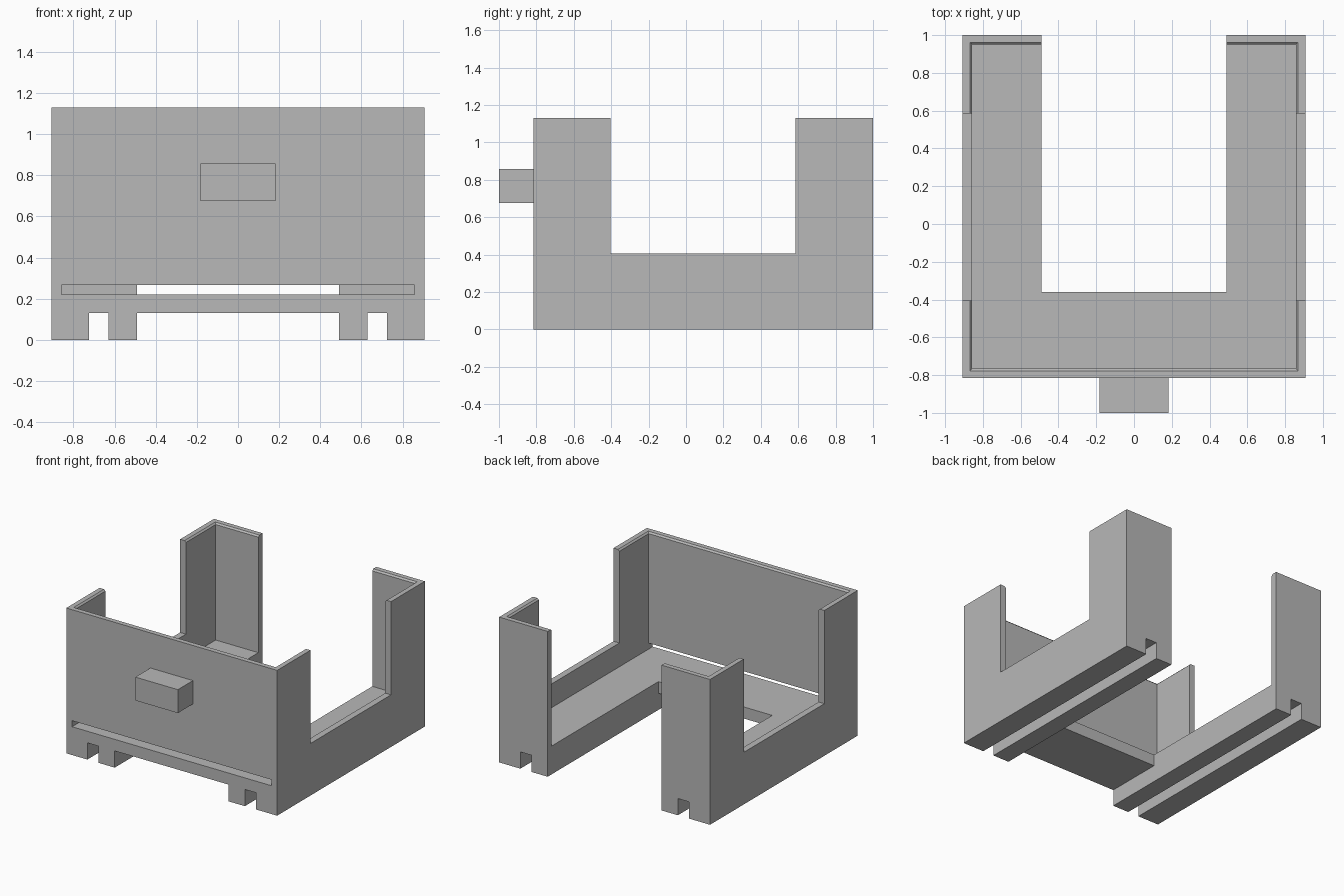
import bpy, bmesh

default = bpy.data.objects.get("Cube")
if default:
    bpy.data.objects.remove(default, do_unlink=True)

grey = bpy.data.materials.new("plain_grey")
grey.use_nodes = True
colour = (0.48, 0.48, 0.48, 1)
grey.diffuse_color = colour
grey.node_tree.nodes["Principled BSDF"].inputs["Base Color"].default_value = colour

WIDTH, FRONT, BACK, HEIGHT = 0.907, -0.815, 1.0, 1.13   # outer shell
WALL, FLOOR, UNDERSIDE = 0.05, 0.22, 0.13
RAIL_INNER = 0.49
CHAMFER = 0.012


def box(name, x, y, z, flare=0):
    """Box from (min, max) ranges; flare widens the top outwards."""
    bm = bmesh.new()
    bmesh.ops.create_cube(bm, size=2)
    for v in bm.verts:
        grow = flare if v.co.z > 0 else 0
        v.co = [(r[0] + r[1]) / 2 + s * ((r[1] - r[0]) / 2 + g)
                for r, s, g in zip((x, y, z), v.co, (grow, grow, 0))]
    mesh = bpy.data.meshes.new(name)
    bm.to_mesh(mesh)
    bm.free()
    mesh.materials.append(grey)
    obj = bpy.data.objects.new(name, mesh)
    bpy.context.collection.objects.link(obj)
    return obj


def cut(target, *args, **kwargs):
    """Subtract a box from the target and discard the cutter."""
    cutter = box("cutter", *args, **kwargs)
    cutter.hide_render = True
    mod = target.modifiers.new("cut", 'BOOLEAN')
    mod.operation, mod.solver, mod.object = 'DIFFERENCE', 'EXACT', cutter
    bpy.context.view_layer.objects.active = target
    bpy.ops.object.modifier_apply(modifier=mod.name)
    bpy.data.objects.remove(cutter, do_unlink=True)


body = box("tray_body", (-WIDTH, WIDTH), (FRONT, BACK), (0, HEIGHT))
inner_x = (WALL - WIDTH, WIDTH - WALL)
inner_y = (FRONT + WALL, BACK - WALL)

# Hollow interior, with a chamfer around the inner rim
cut(body, inner_x, inner_y, (FLOOR, HEIGHT + 0.2))
cut(body, inner_x, inner_y, (HEIGHT - CHAMFER, HEIGHT + CHAMFER), flare=2 * CHAMFER)

# Open centre and back, and the raised underside between the rails
cut(body, (-RAIL_INNER, RAIL_INNER), (-0.36, 2), (-1, 2))
cut(body, (-RAIL_INNER, RAIL_INNER), (-2, 2), (-1, UNDERSIDE))

# Low middle section of both side walls
cut(body, (-2, 2), (-0.405, 0.585), (0.405, 2))

# Groove along the bottom of each rail
for side in (-1, 1):
    cut(body, sorted((side * 0.63, side * 0.725)), (-2, 2), (-1, UNDERSIDE))

# Slot through the front wall, level with the floor
cut(body, (-0.857, 0.857), (-2, FRONT + WALL + 0.01), (FLOOR, 0.267))

# Block handle on the front
box("front_handle", (-0.183, 0.183), (-1, FRONT), (0.675, 0.857))
